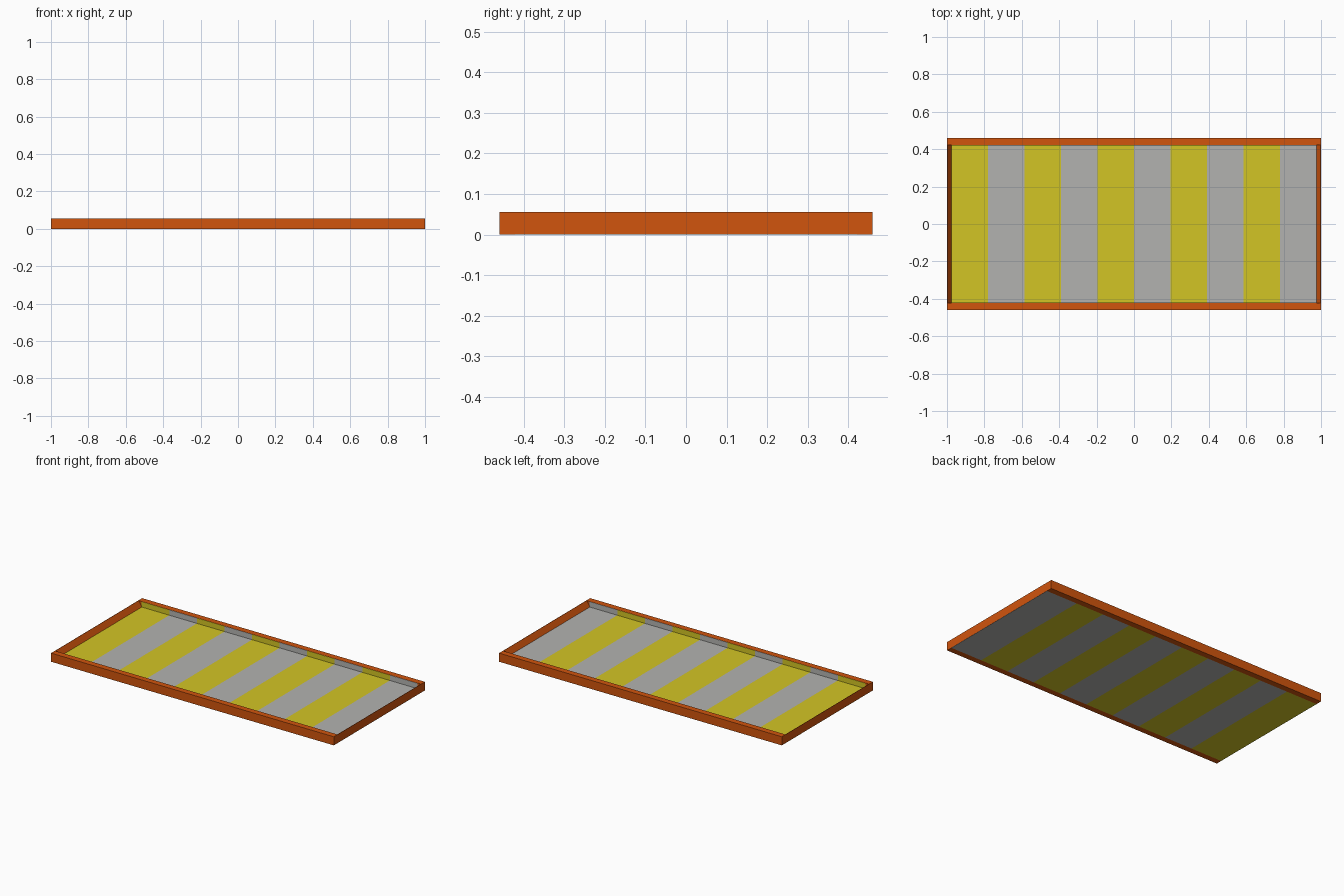
import bpy, bmesh

if "Cube" in bpy.data.objects:
    bpy.data.objects.remove(bpy.data.objects["Cube"])

X, Y, H = 1.0, 0.46, 0.055      # outer half length, half width, height
RAIL = 0.038                    # long rail thickness
IN_X, IN_Y = 0.975, Y - RAIL    # inner floor limits
FLOOR = 0.02                    # floor top height
N = 10                          # number of stripes


def material(name, rgb):
    m = bpy.data.materials.new(name)
    m.diffuse_color = (*rgb, 1)
    m.use_nodes = True
    m.node_tree.nodes["Principled BSDF"].inputs["Base Color"].default_value = m.diffuse_color
    return m


orange = material("orange", (0.64, 0.09, 0.004))
yellow = material("yellow", (0.65, 0.56, 0.018))
grey = material("grey", (0.45, 0.45, 0.435))


def prism(name, profile, axis, a, b, mat):
    """Extrude a closed profile along x (profile in y,z) or y (profile in x,z)."""
    bm = bmesh.new()
    place = (lambda p, t: (t, p[0], p[1])) if axis == "x" else (lambda p, t: (p[0], t, p[1]))
    face = bm.faces.new([bm.verts.new(place(p, a)) for p in profile])
    ext = bmesh.ops.extrude_face_region(bm, geom=[face])
    verts = [v for v in ext["geom"] if isinstance(v, bmesh.types.BMVert)]
    d = (b - a, 0, 0) if axis == "x" else (0, b - a, 0)
    bmesh.ops.translate(bm, verts=verts, vec=d)
    bmesh.ops.recalc_face_normals(bm, faces=bm.faces)
    me = bpy.data.meshes.new(name)
    bm.to_mesh(me)
    bm.free()
    me.materials.append(mat)
    ob = bpy.data.objects.new(name, me)
    bpy.context.collection.objects.link(ob)


# long rails at front and back
for name, s in (("front_rail", -1), ("back_rail", 1)):
    prism(name, [(s * Y, 0), (s * Y, H), (s * IN_Y, H), (s * IN_Y, 0)], "x", -X, X, orange)

# thin end walls: upright outside, sloping inside
for name, s in (("left_end", -1), ("right_end", 1)):
    prism(name, [(s * X, 0.001), (s * X, H), (s * (X - 0.002), H),
                 (s * IN_X, FLOOR), (s * IN_X, 0.001)], "y", -IN_Y, IN_Y, orange)

# striped floor panels, each with lips turned up against the long rails
T = 0.002
channel = [(-IN_Y, 0), (IN_Y, 0), (IN_Y, H - 0.001), (IN_Y - T, H - 0.001),
           (IN_Y - T, FLOOR), (-IN_Y + T, FLOOR), (-IN_Y + T, H - 0.001), (-IN_Y, H - 0.001)]
step = 2 * IN_X / N
for i in range(N):
    a = -IN_X + i * step
    prism(f"floor_stripe_{i + 1}", channel, "x", a, a + step, grey if i % 2 else yellow)

# thin underside strips that carry the floor colour out to the ends
for name, s, mat in (("left_underside", -1, yellow), ("right_underside", 1, grey)):
    prism(name, [(s * IN_X, 0), (s * X, 0), (s * X, 0.001), (s * IN_X, 0.001)],
          "y", -IN_Y, IN_Y, mat)
